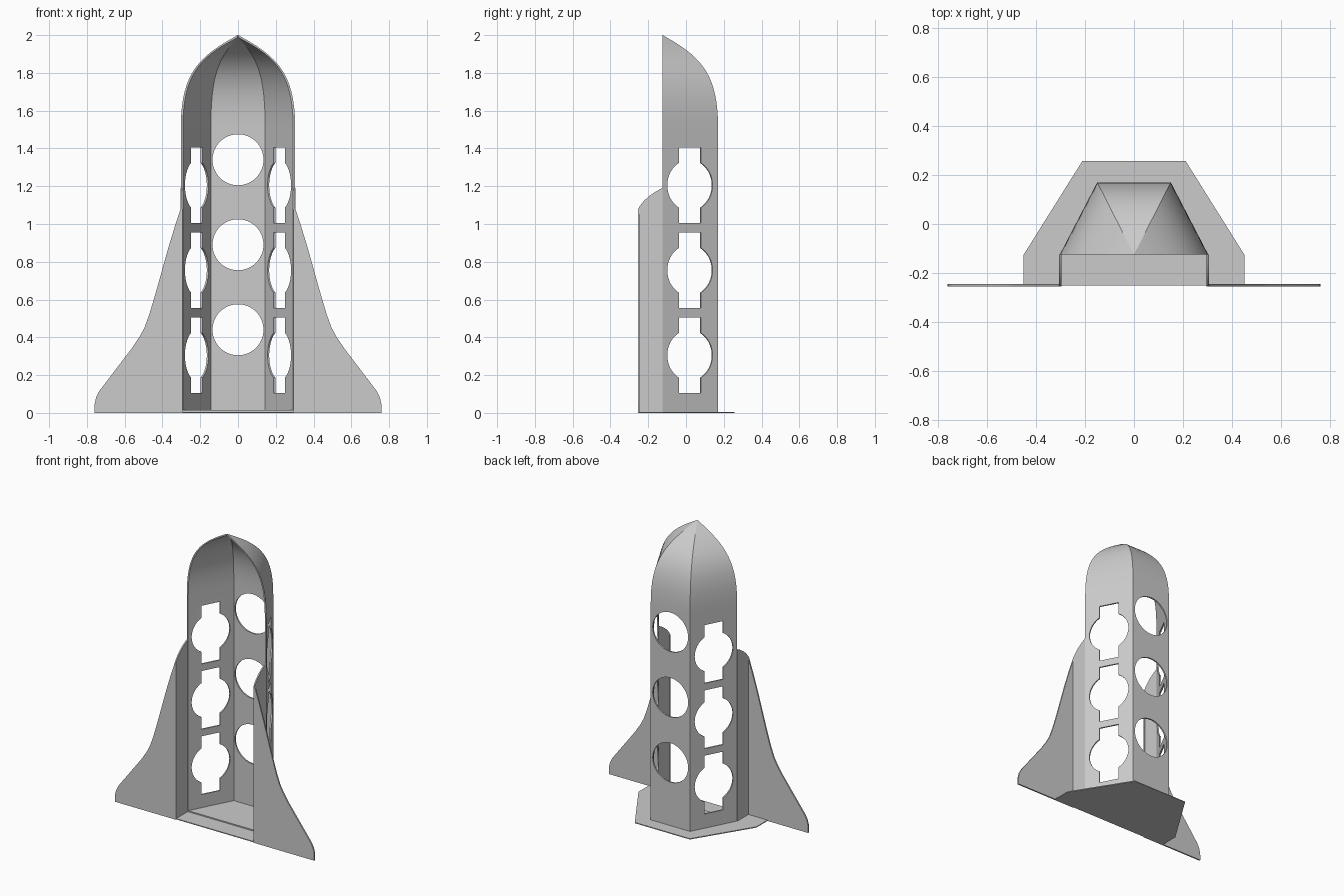
import bpy, bmesh, math
from mathutils import Vector

if "Cube" in bpy.data.objects:
    bpy.data.objects.remove(bpy.data.objects["Cube"])

FRONT = -0.125          # open front plane of the body
V = Vector


def finish(name, bm):
    bmesh.ops.recalc_face_normals(bm, faces=bm.faces)
    me = bpy.data.meshes.new(name)
    bm.to_mesh(me)
    bm.free()
    ob = bpy.data.objects.new(name, me)
    bpy.context.collection.objects.link(ob)
    return ob


def prism(bm, outline, origin, u, v, depth):
    """Extrude a 2D outline lying in axes u, v along a depth vector."""
    a = [bm.verts.new(origin + u * p + v * q) for p, q in outline]
    b = [bm.verts.new(p.co + depth) for p in a]
    bm.faces.new(a)
    bm.faces.new(b[::-1])
    n = len(a)
    for i in range(n):
        bm.faces.new((a[i], b[i], b[(i + 1) % n], a[(i + 1) % n]))


def arc(r, a0, a1, n):
    return [(r * math.cos(a0 + (a1 - a0) * i / n), r * math.sin(a0 + (a1 - a0) * i / n))
            for i in range(n + 1)]


def bezier(p, t):
    k = ((1 - t) ** 3, 3 * t * (1 - t) ** 2, 3 * t * t * (1 - t), t ** 3)
    return sum(a * b for a, b in zip(k, p))


def smooth(ob, angle):
    bpy.ops.object.select_all(action='DESELECT')
    ob.select_set(True)
    bpy.context.view_layer.objects.active = ob
    bpy.ops.object.shade_smooth_by_angle(angle=math.radians(angle))


X, Y, Z = V((1, 0, 0)), V((0, 1, 0)), V((0, 0, 1))

# Body: open half-hexagon shell tapering to a pointed nose
outer = [(-0.303, FRONT), (-0.15, 0.17), (0.15, 0.17), (0.303, FRONT)]
inner = [(0.292, FRONT), (0.144, 0.16), (-0.144, 0.16), (-0.292, FRONT)]
levels = [(1, 0.001)]
for i in range(21):
    t = i / 20
    levels.append((max(bezier((1, 1, 0.75, 0), t), 0.006), bezier((1.5, 1.78, 1.88, 2.0), t)))
bm = bmesh.new()
rings = []
for s, z in levels:
    ring = [bm.verts.new((x * s, FRONT + (y - FRONT) * s, z)) for x, y in outer]
    ring += [bm.verts.new((x * s, FRONT + (y - FRONT) * s, z - 0.012 * (1 - s))) for x, y in inner]
    rings.append(ring)
for lo, hi in zip(rings, rings[1:]):
    for i in range(8):
        j = (i + 1) % 8
        bm.faces.new((lo[i], lo[j], hi[j], hi[i]))
for r in (rings[0], rings[-1]):
    for i in range(3):
        bm.faces.new((r[i], r[i + 1], r[6 - i], r[7 - i]))
body = finish("body_shell", bm)

# Window cutters: round in the back wall, round with a slot in the side walls
bm = bmesh.new()
for z in (0.44, 0.89, 1.34):
    prism(bm, arc(0.135, 0, 2 * math.pi, 64)[:-1], V((0, 0.145, z)), X, Z, Y * 0.04)
w, h, r = 0.065, 0.201, 0.135
a = math.acos(w / r)
keyhole = arc(r, -a, a, 32) + [(w, h), (-w, h)] + arc(r, math.pi - a, math.pi + a, 32) + [(-w, -h), (w, -h)]
for side in (-1, 1):
    along = V((-0.153 * side, 0.295, 0)).normalized()
    normal = V((along.y * side, -along.x * side, 0))
    for z in (0.305, 0.755, 1.205):
        prism(bm, keyhole, V((0.2265 * side, 0.0205, z)) - normal * 0.02, along, Z, normal * 0.035)
cutter = finish("window_cutter", bm)
cutter.hide_render = True
mod = body.modifiers.new("windows", 'BOOLEAN')
mod.operation, mod.solver, mod.object = 'DIFFERENCE', 'EXACT', cutter
bpy.context.view_layer.objects.active = body
bpy.ops.object.modifier_apply(modifier=mod.name)
bpy.data.objects.remove(cutter)
smooth(body, 25)

# Front cheeks and wings, mirrored left and right
cheek = [(FRONT, 0), (FRONT, 1.19), (-0.16, 1.172), (-0.195, 1.148), (-0.225, 1.12),
         (-0.245, 1.095), (-0.255, 1.075), (-0.255, 0)]
wing = [(0.295, 0), (0.295, 1.08), (0.304, 1.08), (0.335, 0.985), (0.37, 0.87), (0.405, 0.745),
        (0.44, 0.62), (0.47, 0.52), (0.495, 0.452), (0.52, 0.405), (0.56, 0.345),
        (0.735, 0.115), (0.75, 0.085), (0.758, 0.055), (0.76, 0.03), (0.76, 0)]
for side, label in ((-1, "left"), (1, "right")):
    bm = bmesh.new()
    prism(bm, cheek, V((0.296 * side, 0, 0)), Y, Z, X * 0.009 * side)
    smooth(finish(label + "_cheek", bm), 25)
    bm = bmesh.new()
    prism(bm, wing, V((0, -0.255, 0)), X * side, Z, Y * 0.01)
    smooth(finish(label + "_wing", bm), 25)

# Base plate and raised floor inside the body
bm = bmesh.new()
prism(bm, [(-0.45, -0.25), (-0.45, FRONT), (-0.21, 0.258), (0.21, 0.258), (0.45, FRONT), (0.45, -0.25)],
      V((0, 0, 0)), X, Y, Z * 0.006)
finish("base_plate", bm)
bm = bmesh.new()
prism(bm, inner, V((0, 0, 0.004)), X, Y, Z * 0.01)
finish("inner_floor", bm)
